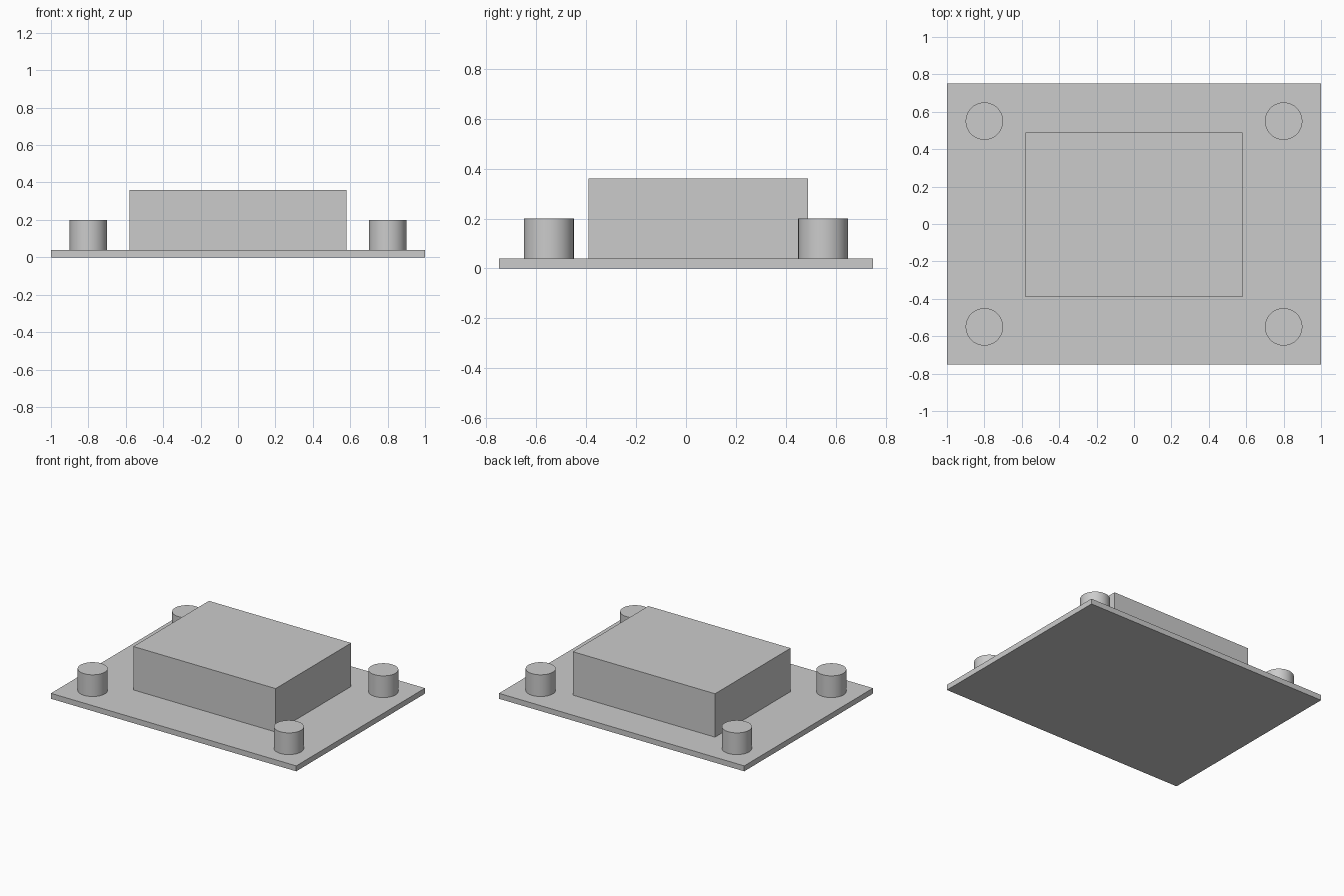
import bpy
import math

default = bpy.data.objects.get("Cube")
if default:
    bpy.data.objects.remove(default, do_unlink=True)

GREY = (0.6, 0.6, 0.6, 1.0)
grey = bpy.data.materials.new("light_grey")
grey.use_nodes = True
grey.diffuse_color = GREY
bsdf = next(n for n in grey.node_tree.nodes if n.type == "BSDF_PRINCIPLED")
bsdf.inputs["Base Color"].default_value = GREY

PLATE_TOP = 0.04


def finish(name):
    obj = bpy.context.object
    obj.name = name
    obj.data.materials.clear()
    obj.data.materials.append(grey)
    return obj


def box(name, size, center):
    bpy.ops.mesh.primitive_cube_add(size=1, location=center)
    obj = finish(name)
    obj.scale = size
    bpy.ops.object.transform_apply(location=False, rotation=False, scale=True)
    return obj


def post(name, x, y, radius=0.1, height=0.16):
    bpy.ops.mesh.primitive_cylinder_add(
        vertices=64, radius=radius, depth=height,
        location=(x, y, PLATE_TOP + height / 2))
    finish(name)
    bpy.ops.object.shade_smooth_by_angle(angle=math.radians(30))


# Thin base plate
box("base_plate", (2.0, 1.5, PLATE_TOP), (0, 0, PLATE_TOP / 2))

# Raised block, set slightly towards the back
box("raised_block", (1.16, 0.88, 0.32), (0, 0.05, PLATE_TOP + 0.16))

# Four corner posts
for side, x in (("left", 0.8), ("right", -0.8)):
    for end, y in (("front", -0.55), ("back", 0.55)):
        post(f"{end}_{side}_post", x, y)
